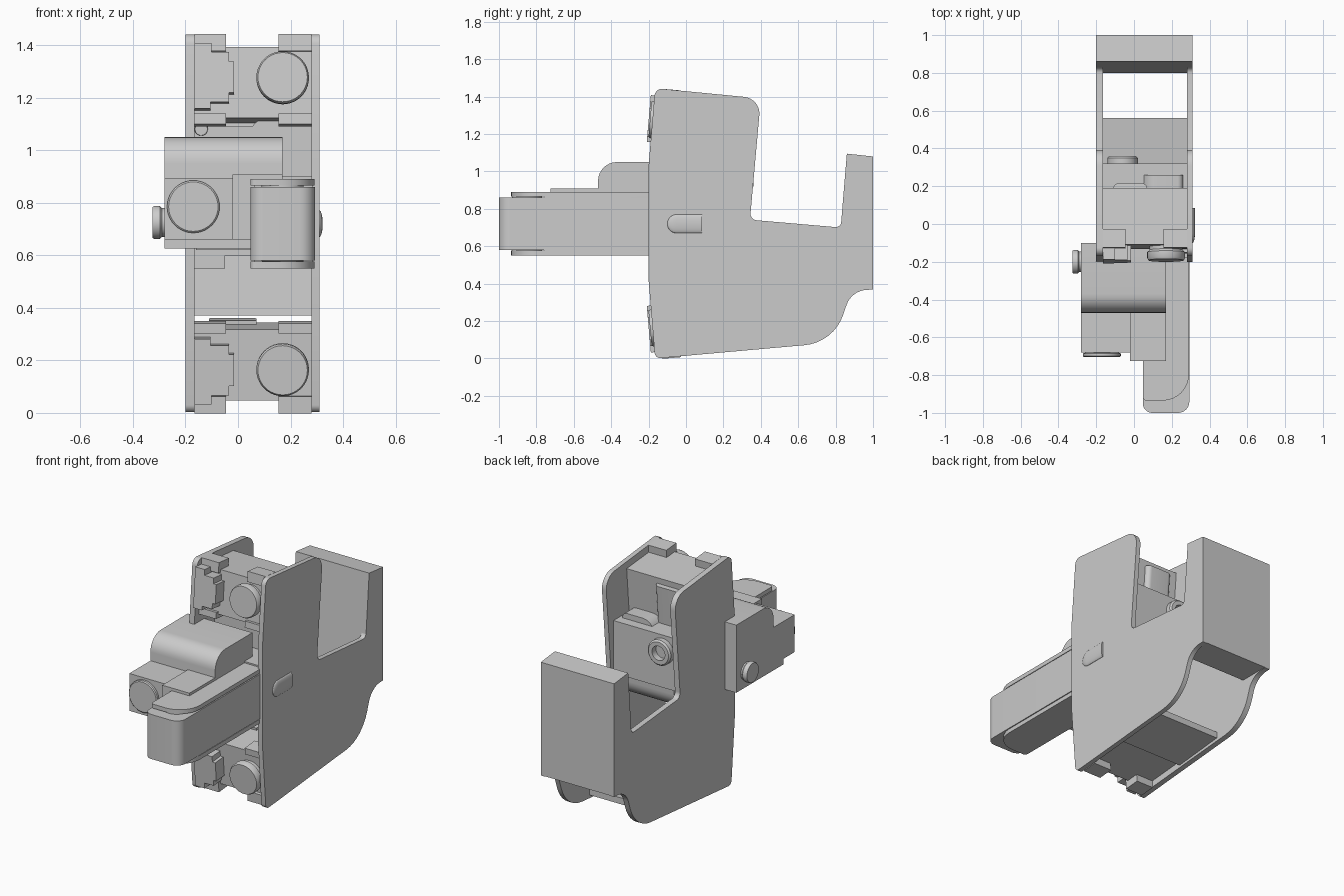
import bpy, bmesh, math
from mathutils import Matrix, Vector

if "Cube" in bpy.data.objects:
    bpy.data.objects.remove(bpy.data.objects["Cube"])

I = Matrix.Identity(4)


def rounded(pts, seg=8):
    """Polygon from (a, b[, radius]) corners, with filleted corners."""
    out, n = [], len(pts)
    for i, p in enumerate(pts):
        v = Vector(p[:2])
        r = p[2] if len(p) > 2 else 0
        if r == 0:
            out.append(v)
            continue
        d1 = (Vector(pts[i - 1][:2]) - v).normalized()
        d2 = (Vector(pts[(i + 1) % n][:2]) - v).normalized()
        half = d1.angle(d2) / 2
        c = v + (d1 + d2).normalized() * (r / math.sin(half))
        s = v + d1 * (r / math.tan(half)) - c
        e = v + d2 * (r / math.tan(half)) - c
        sweep = s.angle_signed(e)
        for k in range(seg + 1):
            a = -sweep * k / seg
            out.append(c + Vector((s.x * math.cos(a) - s.y * math.sin(a),
                                   s.x * math.sin(a) + s.y * math.cos(a))))
    return out


def finish(name, bm, m=I):
    bm.transform(m)
    bmesh.ops.recalc_face_normals(bm, faces=bm.faces)
    me = bpy.data.meshes.new(name)
    bm.to_mesh(me)
    bm.free()
    ob = bpy.data.objects.new(name, me)
    bpy.context.collection.objects.link(ob)
    bpy.ops.object.select_all(action='DESELECT')
    ob.select_set(True)
    bpy.context.view_layer.objects.active = ob
    bpy.ops.object.shade_smooth_by_angle(angle=math.radians(30))
    return ob


def prism(name, axis, lo, hi, pts, m=I):
    """Extrude a rounded profile along an axis; x: (y,z), y: (x,z), z: (x,y)."""
    put = {'x': lambda a, b, t: (t, a, b), 'y': lambda a, b, t: (a, t, b),
           'z': lambda a, b, t: (a, b, t)}[axis]
    bm = bmesh.new()
    poly = rounded(pts)
    f = bm.faces.new([bm.verts.new(put(p.x, p.y, lo)) for p in poly])
    new = bmesh.ops.extrude_face_region(bm, geom=[f])['geom']
    shift = Vector(put(0, 0, hi - lo))
    bmesh.ops.translate(bm, vec=shift, verts=[v for v in new if isinstance(v, bmesh.types.BMVert)])
    return finish(name, bm, m)


def box(name, x, y, z, m=I):
    return prism(name, 'z', z[0], z[1], [(x[0], y[0]), (x[1], y[0]), (x[1], y[1]), (x[0], y[1])], m)


def lathe(name, axis, centre, profile, m=I):
    """Spin (radius, offset) points around an axis through centre."""
    bm = bmesh.new()
    vs = [bm.verts.new((r, 0, t)) for r, t in profile]
    es = [bm.edges.new(p) for p in zip(vs, vs[1:])]
    bmesh.ops.spin(bm, geom=vs + es, cent=(0, 0, 0), axis=(0, 0, 1), angle=math.tau, steps=40)
    bmesh.ops.remove_doubles(bm, verts=bm.verts, dist=1e-5)
    rot = Vector((0, 0, 1)).rotation_difference(Vector(axis)).to_matrix().to_4x4()
    return finish(name, bm, m @ Matrix.Translation(centre) @ rot)


def button(name, axis, centre, r, depth, m=I):
    return lathe(name, axis, centre, [(0, 0), (r * .88, 0), (r * .88, depth * .3), (r, depth * .45),
                                      (r, depth * .85), (r * .94, depth), (0, depth)], m)


# side plates
plate = [(-.165, 1.445, .04), (.40, 1.39, .09), (.342, .742, .035), (.828, .70, .03), (.86, 1.095),
         (1, 1.08), (1, .368), (.885, .365, .12), (.79, .085, .24), (-.165, 0, .03), (-.2, .42), (-.2, 1.03)]
prism("left_side_plate", 'x', -.2, -.165, plate)
prism("right_side_plate", 'x', .28, .31, plate)

# rear block and bottom cross plate
prism("rear_block", 'x', -.2, .31, [(.86, 1.095), (1, 1.08), (1, .37), (.8, .37)])
prism("bottom_cross_plate", 'x', -.165, .28, [(.22, .05), (.56, .085), (.56, .125), (.22, .09)])

# upper tilted unit, mirrored to make the lower one
pivot = Vector((0, -.16, 1.27))
tilt = Matrix.Translation(pivot) @ Matrix.Rotation(math.radians(-5), 4, 'X') @ Matrix.Translation(-pivot)
flip = Matrix.Translation((0, 0, 1.44)) @ Matrix.Diagonal((1, 1, -1, 1))
for side, m in (("upper", tilt), ("lower", flip @ tilt)):
    box(side + "_unit_body", (-.165, .28), (-.12, .18), (1.125, 1.397), m)
    prism(side + "_unit_back", 'z', 1.11, 1.36,
          [(-.11, .1), (.07, .1), (.07, .21, .03), (-.11, .21, .03)], m)
    for tag, x in (("left", (-.165, -.045)), ("right", (.155, .28))):
        box(f"{side}_{tag}_outer_tab", x, (-.14, -.04), (1.38, 1.444), m)
        box(f"{side}_{tag}_inner_tab", x, (-.14, -.04), (1.1, 1.14), m)
    prism(side + "_stepped_plate", 'y', -.2, -.11,
          [(-.165, 1.155), (-.105, 1.155), (-.105, 1.18), (-.035, 1.18), (-.035, 1.215), (-.015, 1.215),
           (-.015, 1.335), (-.035, 1.335), (-.035, 1.37), (-.1, 1.37), (-.1, 1.405), (-.165, 1.405)], m)
    button(side + "_button", (0, -1, 0), (.17, -.115, 1.275), .1, .078, m)

# inner body between the plates, with hollow boss at the back
box("inner_body", (-.165, .28), (.0, .32), (.76, 1.09))
prism("inner_top_lump", 'y', .0, .26, [(.04, .95), (.26, .95), (.26, 1.125, .03), (.04, 1.125, .08)])
prism("inner_drum", 'x', -.1, .28, [(-.1, .6), (.26, .6, .1), (.26, .8), (-.1, .8)])
box("inner_foot", (-.165, -.05), (-.1, .15), (.55, .8))
box("carrier", (-.16, .28), (-.18, .02), (.62, .9))
lathe("back_boss", (0, 1, 0), (-.06, .3, .99),
      [(0, 0), (.08, 0), (.08, .05), (.07, .06), (.045, .06), (.045, .015), (0, .015)])
button("inner_pin", (0, -1, 0), (-.14, .01, 1.08), .025, .03)

# slider in front with rounded top
prism("slider_block", 'x', -.28, .17,
      [(-.1, .625), (-.1, 1.05), (-.47, 1.05, .1), (-.47, .625)])
box("slider_front", (-.28, .16), (-.57, -.4), (.625, .895))
box("slider_nose", (-.28, .17), (-.68, -.5), (.66, .895))
box("slider_lip", (-.02, .17), (-.725, -.41), (.66, .908))
button("slider_button", (0, -1, 0), (-.17, -.67, .785), .1, .035)
button("side_knob", (-1, 0, 0), (-.275, -.2, .725), .063, .05)

# forward arm with cap plates above and below
prism("arm", 'z', .58, .86, [(.047, -1, .05), (.293, -1, .06), (.293, -.1), (.047, -.1)])
for tag, z in (("top", .865), ("bottom", .55)):
    prism(f"arm_{tag}_cap", 'z', z, z + .026,
          [(.047, -.935, .02), (.291, -.935, .14), (.291, -.1), (.047, -.1)])
    box(f"arm_{tag}_web", (.06, .285), (-.76, -.1), (z - .008, z + .025) if tag == "top" else (.555, .59))
    button(f"arm_{tag}_hinge", (0, 0, 1), (.17, -.85, .84 if tag == "top" else .56), .08, .04)

# shallow bump on the right plate
prof = [(0, -.1)] + [(.05 * math.sin(a), -.05 - .05 * math.cos(a))
                     for a in (k * math.pi / 16 for k in range(1, 9))] + [(.05, .085), (0, .085)]
bump = lathe("right_bump", (0, 1, 0), (0, 0, 0), prof)
bump.data.transform(Matrix.Translation((.31, 0, .72)) @ Matrix.Diagonal((.25, 1, 1, 1)))
